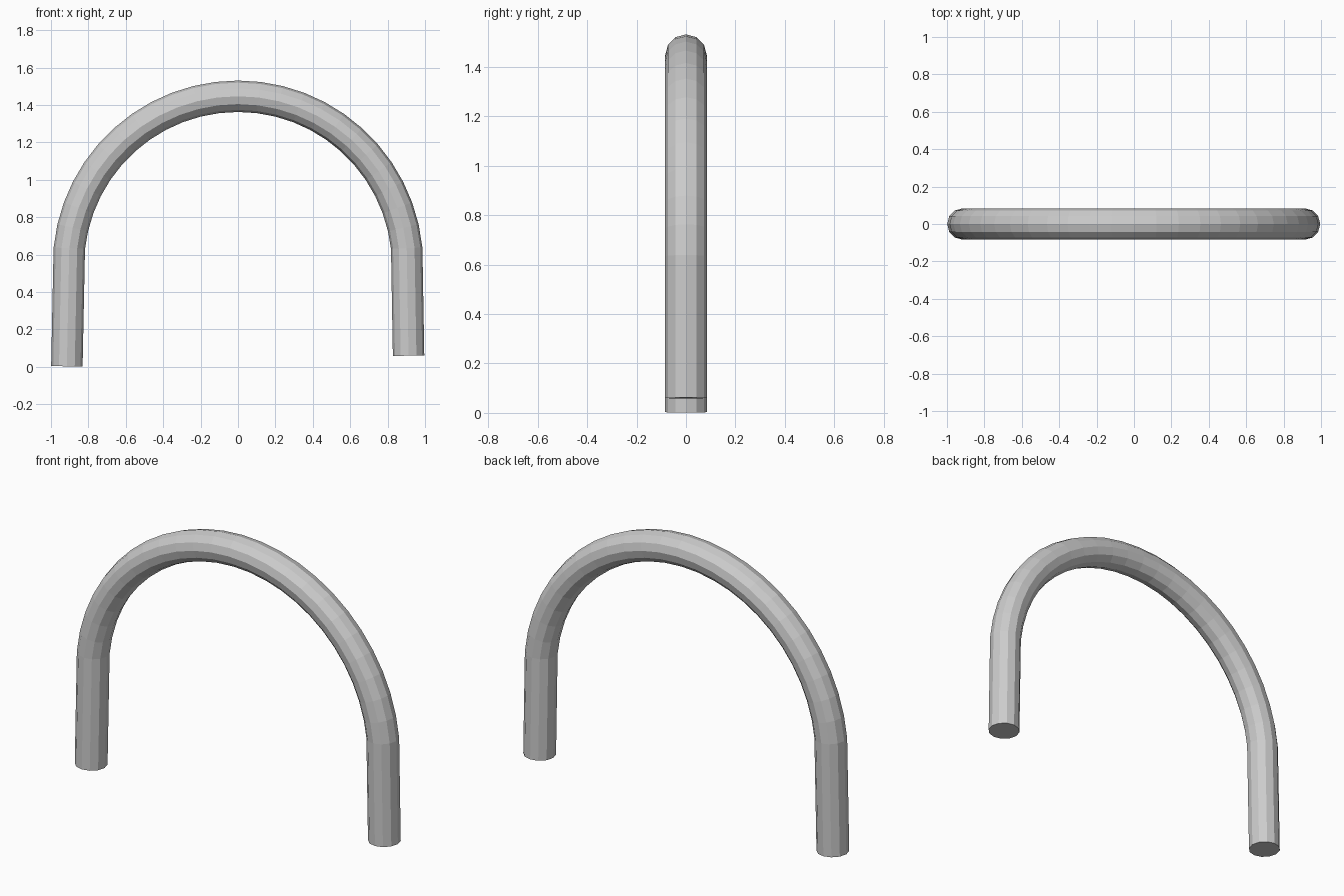
import bpy, bmesh, math
from mathutils import Vector

if "Cube" in bpy.data.objects:
    bpy.data.objects.remove(bpy.data.objects["Cube"])

SIDES, TUBE, ARC_R, ARC_Z, SEGS = 12, 0.084, 0.907, 0.54, 24

# Centre line: left leg, round arch, slightly shorter right leg
path = [Vector((-0.915, 0, 0.003))]
for i in range(SEGS + 1):
    a = math.radians(174 - 168 * i / SEGS)
    path.append(Vector((ARC_R * math.cos(a), 0, ARC_Z + ARC_R * math.sin(a))))
path.append(Vector((0.912, 0, 0.06)))

# Sweep a twelve-sided ring along the centre line
bm = bmesh.new()
rings = []
for i, p in enumerate(path):
    t = (path[min(i + 1, len(path) - 1)] - path[max(i - 1, 0)]).normalized()
    n = Vector((-t.z, 0, t.x))
    ring = []
    for k in range(SIDES):
        b = 2 * math.pi * k / SIDES
        ring.append(bm.verts.new(p + TUBE * (n * math.cos(b) + Vector((0, math.sin(b), 0)))))
    rings.append(ring)
for r, s in zip(rings, rings[1:]):
    for k in range(SIDES):
        j = (k + 1) % SIDES
        bm.faces.new((r[k], r[j], s[j], s[k]))

# End caps
bm.faces.new(rings[0])
bm.faces.new(rings[-1])
bmesh.ops.recalc_face_normals(bm, faces=bm.faces)

mesh = bpy.data.meshes.new("arched_tube")
bm.to_mesh(mesh)
bm.free()
bpy.context.collection.objects.link(bpy.data.objects.new("arched_tube", mesh))
